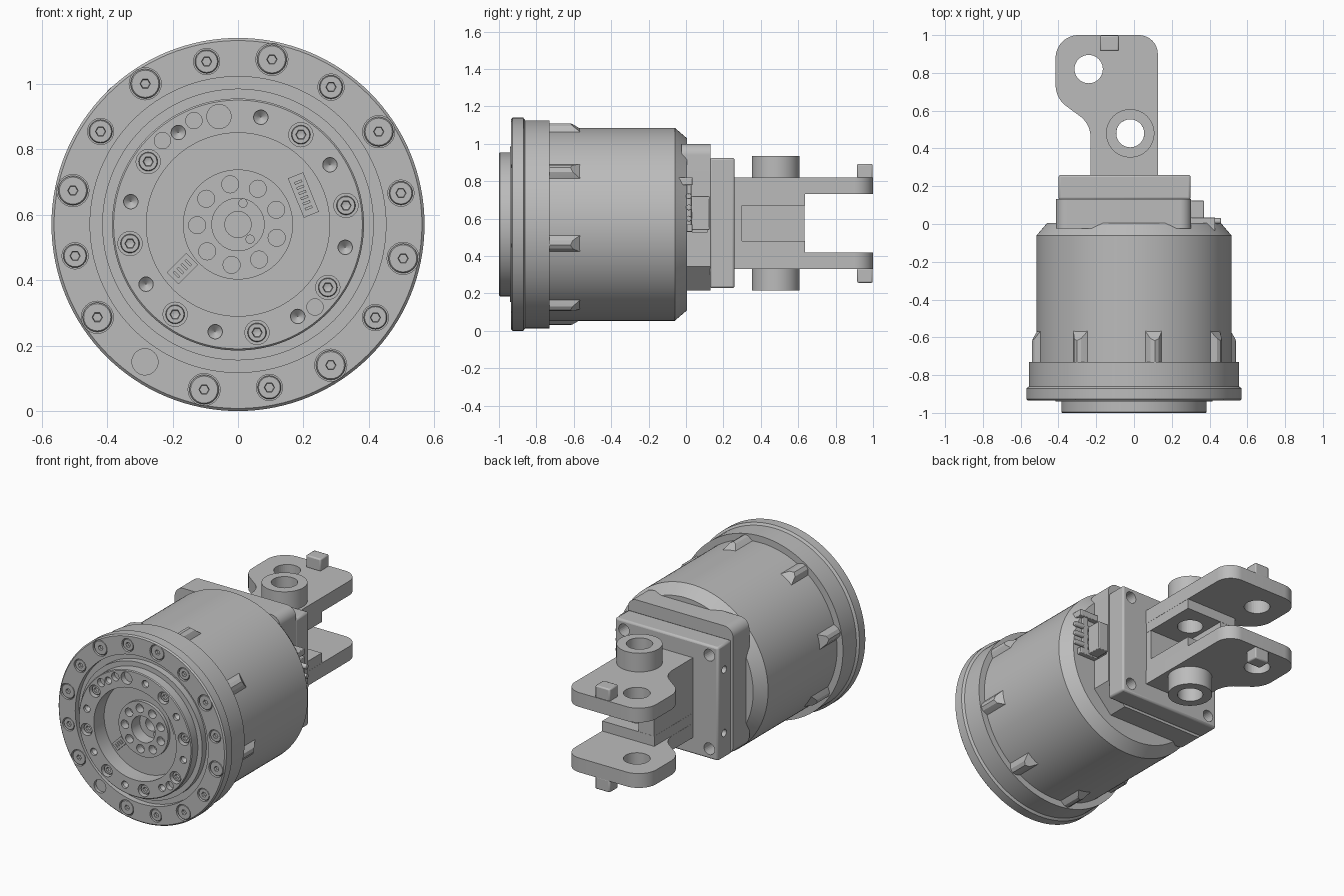
import bpy, bmesh, math
from mathutils import Vector, Matrix

if "Cube" in bpy.data.objects:
    bpy.data.objects.remove(bpy.data.objects["Cube"])

AXIS = 0.57      # height of the drum axis
MID = 0.575      # mirror height of the fork
FIRST = 78.4     # angle of the first flange bolt

grey = bpy.data.materials.new("machined grey")
grey.use_nodes = True
grey.diffuse_color = (0.5, 0.5, 0.5, 1)
grey.node_tree.nodes["Principled BSDF"].inputs["Base Color"].default_value = (0.5, 0.5, 0.5, 1)


def finish(bm, name, cutter=None, bevel=0, hidden=False):
    bmesh.ops.remove_doubles(bm, verts=bm.verts, dist=1e-5)
    bmesh.ops.recalc_face_normals(bm, faces=bm.faces)
    mesh = bpy.data.meshes.new(name)
    bm.to_mesh(mesh)
    bm.free()
    ob = bpy.data.objects.new(name, mesh)
    bpy.context.collection.objects.link(ob)
    mesh.materials.append(grey)
    if hidden:
        ob.hide_render = True
        ob.hide_set(True)
        return ob
    if bevel:
        m = ob.modifiers.new("soft edges", 'BEVEL')
        m.width, m.segments, m.limit_method = bevel, 2, 'ANGLE'
    if cutter:
        m = ob.modifiers.new("holes", 'BOOLEAN')
        m.object, m.operation, m.solver = cutter, 'DIFFERENCE', 'EXACT'
    bpy.ops.object.select_all(action='DESELECT')
    ob.select_set(True)
    bpy.context.view_layer.objects.active = ob
    bpy.ops.object.shade_smooth_by_angle(angle=math.radians(30))
    return ob


def lathe(bm, profile, loc=(0, 0, 0), axis='Y', n=24, hexed=()):
    """Spin (radius, position) points; rows listed in hexed become hexagons."""
    rows = []
    for i, (r, h) in enumerate(profile):
        row = []
        for k in range(n):
            a = math.tau * k / n
            q = r
            if i in hexed:
                q = r * math.cos(math.pi / 6) / math.cos(a % (math.pi / 3) - math.pi / 6)
            u, v = q * math.cos(a), q * math.sin(a)
            p = {'Y': (u, h, v), 'Z': (u, v, h), 'X': (h, u, v)}[axis]
            row.append(bm.verts.new(Vector(p) + Vector(loc)))
        rows.append(row)
    for a, b in zip(rows, rows[1:]):
        for k in range(n):
            bm.faces.new((a[k], a[k - 1], b[k - 1], b[k]))
    if profile[0] != profile[-1]:
        for i in (0, -1):
            if profile[i][0] > 0:
                bm.faces.new(rows[i])


def rod(bm, r, h0, h1, loc, axis='Y', n=24):
    lathe(bm, [(r, h0), (r, h1)], loc, axis, n)


def box(bm, lo, hi, turn=None):
    lo, hi = Vector(lo), Vector(hi)
    size = Matrix.Diagonal((*(hi - lo), 1))
    mat = Matrix.Translation((lo + hi) / 2) @ size
    bmesh.ops.create_cube(bm, size=1, matrix=turn @ mat if turn else mat)


def prism(bm, near, far):
    """Solid between two matching outlines."""
    a, b = ([bm.verts.new(p) for p in row] for row in (near, far))
    bm.faces.new(a)
    bm.faces.new(b)
    for k in range(len(a)):
        bm.faces.new((a[k], a[k - 1], b[k - 1], b[k]))


def polar(radius, deg):
    a = math.radians(deg)
    return (radius * math.cos(a), 0, AXIS + radius * math.sin(a))


def bolt(bm, loc, r, y):
    lathe(bm, [(r, y + .03), (r, y + .004), (r * .92, y), (.016, y), (.014, y + .015), (0, y + .02)],
          loc, hexed=(3, 4))


# Bolts, with their counterbores collected in one cutter
holes, bolts = bmesh.new(), bmesh.new()
for i in range(16):
    big = i % 2 == 0
    p = polar(.515 if big else .507, FIRST + 22.5 * i)
    rod(holes, .049 if big else .04, -1.1, -.915, p)
    if i == 7:
        rod(holes, .022, -.92, -.85, p)
    else:
        bolt(bolts, p, .045 if big else .036, -.93)
for i in range(8):
    p = polar(.335, 100 + 45 * i)
    rod(holes, .037, -1.1, -.965, p)
    if i:
        bolt(bolts, p, .029, -.985)
    else:
        rod(holes, .022, -.97, -.92, p)
    lathe(holes, [(.022, -1.1), (.022, -.985), (0, -.965)], polar(.335, 78 + 45 * i))
for deg in (113, 132, 313):
    rod(holes, .025, -1.1, -.97, polar(.345, deg))
for i in range(9):
    rod(holes, .026, -1.1, -.87, polar(.125, 101 + 40 * i))
hole_cutter = finish(holes, "drum_hole_cutter", hidden=True)
finish(bolts, "bolts")

# Turned drum: output hub, recess, flange and motor housing
bm = bmesh.new()
lathe(bm, [(0, -.78), (.04, -.78), (.04, -.84), (.08, -.84), (.08, -.92), (.168, -.92), (.168, -.9),
           (.28, -.9), (.28, -1), (.38, -1), (.385, -.995), (.385, -.94), (.415, -.94), (.415, -.9),
           (.452, -.9), (.452, -.935), (.562, -.935), (.57, -.927), (.57, -.87), (.556, -.86),
           (.556, -.73), (.516, -.73), (.516, -.06), (.46, .005), (0, .005)], (0, 0, AXIS), n=128)
finish(bm, "drum", hole_cutter)

# Small hub screws
bm = bmesh.new()
for x, z in ((.015, .635), (.037, .525)):
    rod(bm, .014, -.86, -.83, (x, 0, z))
finish(bm, "hub_screws")

# Rounded ribs with slanted ends behind the flange
bm = bmesh.new()
section = [(-.06, .49), (-.043, .516), (-.022, .542), (0, .55), (.022, .542), (.043, .516), (.06, .49)]
for i in range(8):
    turn = Matrix.Translation((0, 0, AXIS)) @ Matrix.Rotation(-math.radians(FIRST + 45 * i), 4, 'Y')
    prism(bm, [turn @ Vector((r, -.74, w)) for w, r in section],
          [turn @ Vector((r, -.57 - 1.4 * (r - .516), w)) for w, r in section])
finish(bm, "flange_ribs")

# Sockets with pins on the recess floor
bm = bmesh.new()
for x, z, deg, length, pins in ((.2, .66, -22, .13, 6), (-.17, .435, 45, .085, 4)):
    turn = Matrix.Translation((x, -.9, z)) @ Matrix.Rotation(math.radians(deg), 4, 'Y')
    box(bm, (-.025, -.012, -length / 2), (.025, .02, length / 2), turn)
    for k in range(pins):
        z0 = (k - (pins - 1) / 2) * .017
        box(bm, (-.012, -.018, z0 - .004), (.012, 0, z0 + .004), turn)
finish(bm, "recess_sockets")


def rounded(corners):
    """Outline from (x, y, radius) corners."""
    out = []
    for i, (x, y, r) in enumerate(corners):
        p = Vector((x, y))
        if not r:
            out.append(p)
            continue
        a = (Vector(corners[i - 1][:2]) - p).normalized()
        b = (Vector(corners[(i + 1) % len(corners)][:2]) - p).normalized()
        half = a.angle(b) / 2
        c = p + (a + b).normalized() * r / math.sin(half)
        s, e = p + a * r / math.tan(half) - c, p + b * r / math.tan(half) - c
        out += [c + s.lerp(e, k / 10).normalized() * r for k in range(11)]
    return out


# Rear adapter: cut lower corner and a notch for the cable connector
bm = bmesh.new()
box(bm, (.17, -.2, .53), (.5, .115, .7))
notch = finish(bm, "notch_cutter", hidden=True)
bm = bmesh.new()
shape = rounded([(-.413, .215, .06), (.18, .215, 0), (.303, .345, 0), (.303, 1, .06), (-.413, 1, .06)])
prism(bm, [(p.x, -.025, p.y) for p in shape], [(p.x, .132, p.y) for p in shape])
finish(bm, "rear_adapter", notch)

# Mounting plate with corner and side holes
bm = bmesh.new()
for x in (-.34, .24):
    for z in (.29, .865):
        rod(bm, .036, .16, .3, (x, 0, z), 'Y')
for z in (.38, .77):
    rod(bm, .022, -.44, -.36, (0, .2, z), 'X')
plate_holes = finish(bm, "plate_hole_cutter", hidden=True)
bm = bmesh.new()
box(bm, (-.4, .128, .228), (.3, .26, .925))
finish(bm, "mounting_plate", plate_holes, .012)

# Cable connector beside the adapter
bm = bmesh.new()
box(bm, (.2, -.03, .55), (.31, .09, .68))
box(bm, (.3, .03, .54), (.37, .125, .72))
for z in (.53, .78):
    box(bm, (.3, -.045, z), (.43, .035, z + .04))
box(bm, (.37, -.045, .56), (.4, .03, .78))
for z in (.6, .66, .72):
    rod(bm, .016, .35, .46, (0, .015, z), 'X', 12)
finish(bm, "cable_connector", bevel=.005)

# Fork: mirrored arms, thick roots, bosses and end tabs
bm = bmesh.new()
rod(bm, .075, 0, 1.2, (-.24, .82, 0), 'Z', 40)
rod(bm, .074, 0, 1.2, (-.02, .48, 0), 'Z', 40)
pin_holes = finish(bm, "pin_hole_cutter", hidden=True)
outline = rounded([(.126, .25, 0), (.126, 1, .1), (-.415, 1, .12), (-.415, .665, .14),
                   (-.23, .53, .14), (-.23, .25, 0)])
for s, side in ((1, "upper"), (-1, "lower")):
    def span(a, b):
        return sorted((MID + s * a, MID + s * b))
    bm = bmesh.new()
    z0, z1 = span(.157, .245)
    prism(bm, [(p.x, p.y, z0) for p in outline], [(p.x, p.y, z1) for p in outline])
    finish(bm, side + "_fork_arm", pin_holes)

    bm = bmesh.new()
    z0, z1 = span(.095, .165)
    box(bm, (-.229, .25, z0), (.125, .635, z1))
    finish(bm, side + "_arm_root", pin_holes)

    bm = bmesh.new()
    z0, z1 = span(.235, .36)
    lathe(bm, [(.074, z0), (.128, z0), (.128, z1), (.074, z1), (.074, z0)], (-.02, .48, 0), 'Z', 48)
    finish(bm, side + "_pin_boss")

    bm = bmesh.new()
    z0, z1 = span(.24, .318)
    box(bm, (-.18, .915, z0), (-.08, .998, z1))
    finish(bm, side + "_end_tab", bevel=.008)

# Web joining the arm roots
bm = bmesh.new()
box(bm, (-.228, .25, .47), (-.12, .634, .68))
box(bm, (-.228, .25, .47), (.124, .3, .68))
finish(bm, "fork_web")
